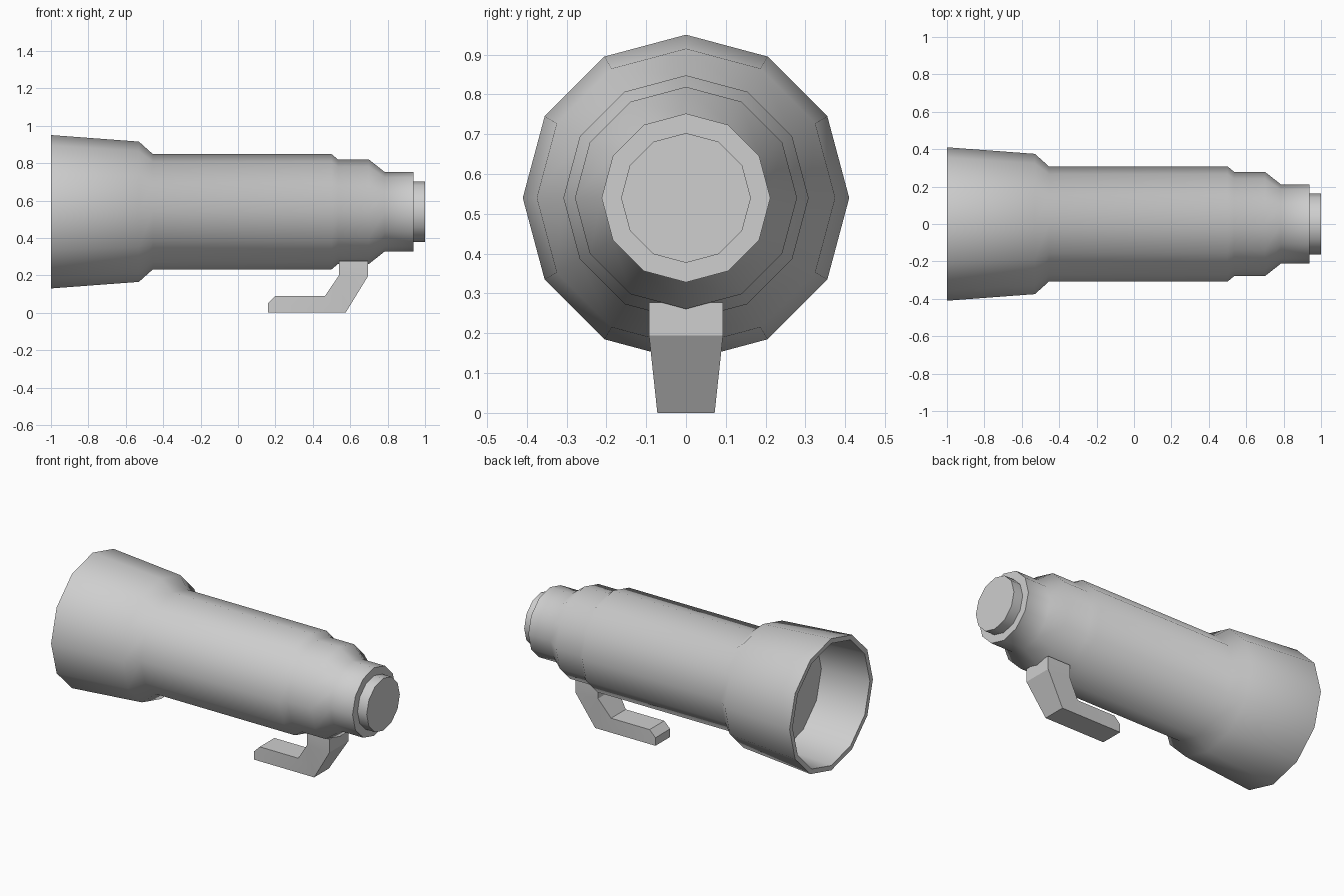
import bpy, bmesh, math

if "Cube" in bpy.data.objects:
    bpy.data.objects.remove(bpy.data.objects["Cube"])

SIDES = 12
AXIS_Z = 0.54

grey = bpy.data.materials.new("plain grey")
grey.diffuse_color = (0.62, 0.62, 0.62, 1)
grey.use_nodes = True
grey.node_tree.nodes["Principled BSDF"].inputs["Base Color"].default_value = grey.diffuse_color


def finish(bm, name, angle):
    bmesh.ops.recalc_face_normals(bm, faces=bm.faces[:])
    mesh = bpy.data.meshes.new(name)
    bm.to_mesh(mesh)
    bm.free()
    mesh.materials.append(grey)
    obj = bpy.data.objects.new(name, mesh)
    bpy.context.collection.objects.link(obj)
    bpy.ops.object.select_all(action='DESELECT')
    obj.select_set(True)
    bpy.context.view_layer.objects.active = obj
    bpy.ops.object.shade_smooth_by_angle(angle=math.radians(angle))
    return obj


def lathe_x(name, profile):
    """Turn (x, radius) points around the barrel axis and cap both ends."""
    bm = bmesh.new()
    rings = []
    for x, r in profile:
        rings.append([bm.verts.new((x, r * math.sin(a), AXIS_Z + r * math.cos(a)))
                      for a in (2 * math.pi * i / SIDES for i in range(SIDES))])
    for a, b in zip(rings, rings[1:]):
        for i in range(SIDES):
            j = (i + 1) % SIDES
            bm.faces.new((a[i], a[j], b[j], b[i]))
    bm.faces.new(rings[0])
    bm.faces.new(rings[-1])
    return finish(bm, name, 41)


# Lens barrel: recessed front glass, hood, tube, stepped rear and mount
lathe_x("lens_barrel", [
    (-0.68, 0.36), (-1.0, 0.38), (-1.0, 0.41), (-0.53, 0.375),
    (-0.455, 0.308), (0.50, 0.308), (0.535, 0.279), (0.70, 0.279),
    (0.785, 0.212), (0.937, 0.212), (0.937, 0.163), (1.0, 0.163)])

# Tripod foot: side outline (x, z, half width) bridged across y
outline = [(0.16, 0, 0.072), (0.575, 0, 0.072), (0.695, 0.195, 0.093),
           (0.695, 0.277, 0.093), (0.54, 0.277, 0.093), (0.54, 0.2, 0.093),
           (0.465, 0.09, 0.072), (0.20, 0.09, 0.072), (0.16, 0.05, 0.072)]
bm = bmesh.new()
near = [bm.verts.new((x, -w, z)) for x, z, w in outline]
far = [bm.verts.new((x, w, z)) for x, z, w in outline]
n = len(outline)
for i in range(n):
    j = (i + 1) % n
    bm.faces.new((near[i], near[j], far[j], far[i]))
# sides split into plate, slanted arm and collar block
for side in (near, far):
    for part in ((0, 1, 6, 7, 8), (1, 2, 5, 6), (2, 3, 4, 5)):
        bm.faces.new([side[k] for k in part])
finish(bm, "tripod_foot", 20)
